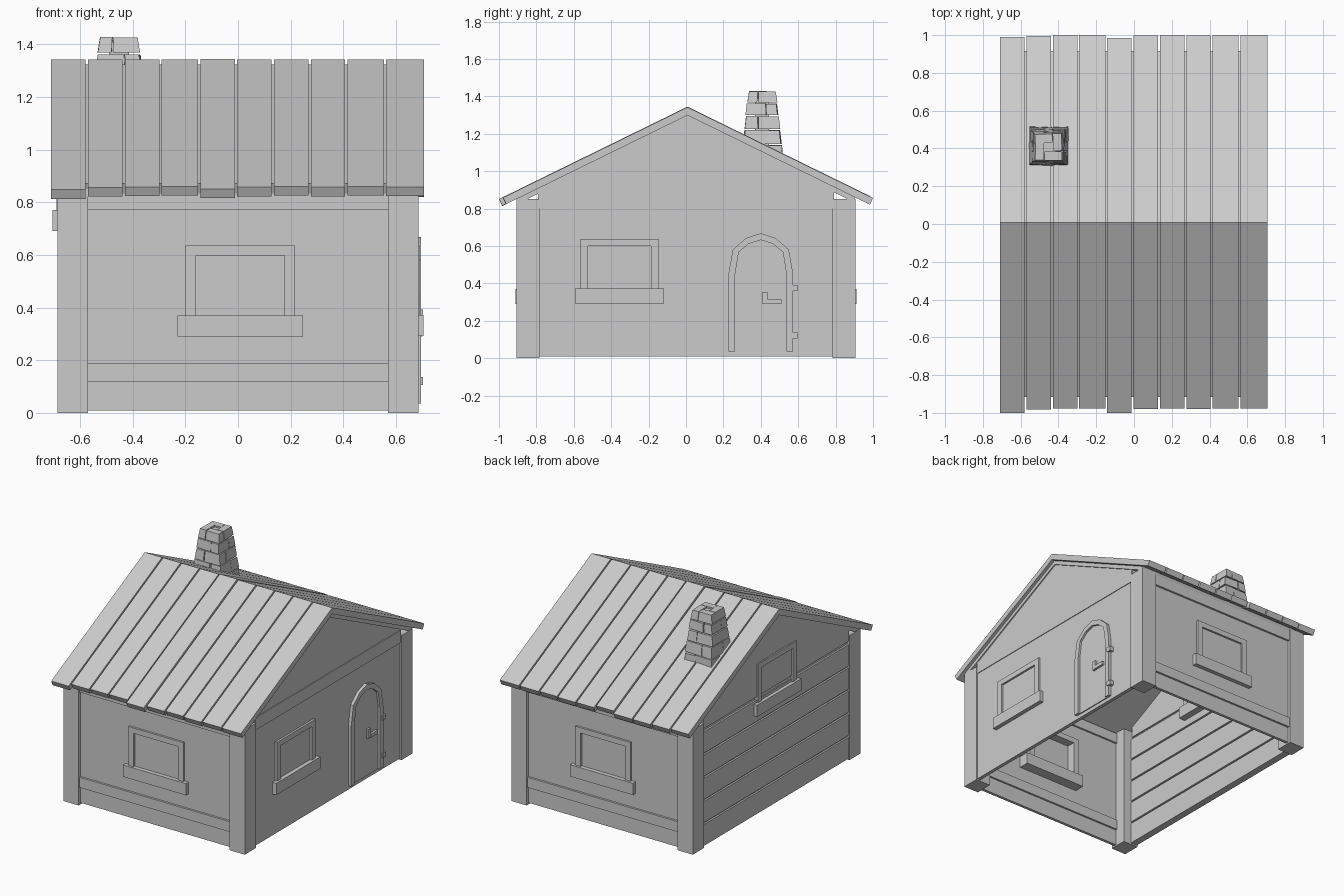
import bpy, bmesh, math, random
from mathutils import Matrix, Vector

if "Cube" in bpy.data.objects:
    bpy.data.objects.remove(bpy.data.objects["Cube"])

random.seed(4)
SLOPE = 0.49
RIDGE_Y, RIDGE_Z = 0.008, 1.345


def make(name, build):
    """Run a builder on a fresh bmesh and link the result as an object."""
    bm = bmesh.new()
    build(bm)
    bmesh.ops.recalc_face_normals(bm, faces=bm.faces)
    me = bpy.data.meshes.new(name)
    bm.to_mesh(me)
    bm.free()
    ob = bpy.data.objects.new(name, me)
    bpy.context.collection.objects.link(ob)
    return ob


def prism(bm, pts, x0, x1):
    """Extrude a (y, z) outline along x."""
    a = [bm.verts.new((x0, y, z)) for y, z in pts]
    b = [bm.verts.new((x1, y, z)) for y, z in pts]
    bm.faces.new(a)
    bm.faces.new(b[::-1])
    n = len(pts)
    for i in range(n):
        j = (i + 1) % n
        bm.faces.new((a[i], a[j], b[j], b[i]))
    return a + b


def box(bm, x0, x1, y0, y1, z0, z1, m=None):
    vs = prism(bm, [(y0, z0), (y1, z0), (y1, z1), (y0, z1)], x0, x1)
    if m:
        bmesh.ops.transform(bm, matrix=m, verts=vs)
    return vs


def boxes(name, dims, m=None):
    return make(name, lambda bm: [box(bm, *d, m) for d in dims])


# Corner posts
for sx, nx in ((-1, "left"), (1, "right")):
    for sy, ny in ((-1, "front"), (1, "back")):
        xs = sorted((sx * 0.57, sx * 0.685))
        ys = sorted((sy * 0.783, sy * 0.905))
        boxes(f"{ny}_{nx}_post", [(*xs, *ys, 0, 0.85)])

# Front and back walls: recessed panel with two projecting beams
for name, ang in (("front", 0), ("back", math.pi)):
    m = Matrix.Rotation(ang, 4, 'Z')
    boxes(f"{name}_wall", [(-0.57, 0.57, -0.883, -0.863, 0.01, 0.83)], m)
    boxes(f"{name}_beams", [(-0.57, 0.57, -0.897, -0.85, 0.12, 0.19),
                            (-0.57, 0.57, -0.897, -0.85, 0.77, 0.84)], m)


# Gable walls
gable = [(-0.79, 0.01), (0.79, 0.01), (0.79, 0.89), (0, 1.28), (-0.79, 0.89)]
make("right_gable_wall", lambda bm: prism(bm, gable, 0.65, 0.675))
make("left_gable_wall", lambda bm: prism(bm, gable, -0.668, -0.65))
boxes("right_cross_beam", [(0.66, 0.68, -0.785, 0.785, 0.80, 0.885)])

# Horizontal siding on the left wall, ridged on both sides
boxes("left_siding", [(-0.68, -0.63, -0.783, 0.783, 0.01 + 0.158 * i, 0.156 + 0.158 * i)
                      for i in range(5)])
make("left_gable_panel", lambda bm: prism(
    bm, [(-0.785, 0.81), (0.785, 0.81), (0.785, 0.89), (0, 1.28), (-0.785, 0.89)], -0.68, -0.64))


# Sloped roof profile: both slopes, cut square at the eaves
def roof_profile(front, back, top, thick):
    n = Vector((SLOPE, 1)).normalized() * thick
    zt = RIDGE_Z - top
    drop = thick * math.hypot(1, SLOPE)
    zf = zt - SLOPE * (front + RIDGE_Y)
    zb = zt - SLOPE * (back - RIDGE_Y)
    return [(-front, zf), (RIDGE_Y, zt), (back, zb), (back - n.x, zb - n.y),
            (RIDGE_Y, zt - drop), (-front + n.x, zf - n.y)]


make("roof_underlay", lambda bm: prism(bm, roof_profile(0.915, 0.915, 0.022, 0.047), -0.683, 0.683))

# Roof boards: left edges, with slightly uneven lengths
edges = [-0.71, -0.57, -0.43, -0.29, -0.143, -0.003, 0.137, 0.277, 0.415, 0.563, 0.715]
fronts = [1.0, 0.982, 0.978, 0.976, 1.0, 0.98, 0.976, 0.98, 0.976, 0.978]
backs = [0.99, 0.996, 1.0, 1.0, 0.985, 0.998, 1.0, 0.997, 1.0, 1.0]


def roof_boards(bm):
    for i in range(10):
        prism(bm, roof_profile(fronts[i], backs[i], 0.003 * (i != 4), 0.039),
              edges[i], edges[i + 1] - 0.009)


make("roof_boards", roof_boards)


# Windows: three frame bars, a wide sill and a pane, built facing -y at y = 0
def window(name, pos, ang):
    m = Matrix.Translation(pos) @ Matrix.Rotation(ang, 4, 'Z')
    w, t = 0.208, 0.04
    boxes(name + "_frame", [(-w, -w + t, -0.017, 0.08, 0.08, 0.345),
                            (w - t, w, -0.017, 0.08, 0.08, 0.345),
                            (-w + t, w - t, -0.017, 0.08, 0.308, 0.345)], m)
    boxes(name + "_sill", [(-0.238, 0.238, -0.032, 0.09, 0, 0.08)], m)
    boxes(name + "_pane", [(-w + t, w - t, -0.003, 0.02, 0.08, 0.308)], m)


window("front_window", (0.008, -0.88, 0.29), 0)
window("back_window", (0, 0.88, 0.29), math.pi)
window("right_window", (0.672, -0.355, 0.292), math.pi / 2)
window("left_window", (-0.672, 0, 0.69), -math.pi / 2)

# Arched door with frame, handle and hinges
DY = 0.4


def arch(half):
    right = half[::-1]
    return [(DY - a, z) for a, z in half] + [(DY + a, z) for a, z in right if a]


outer = arch([(0.173, 0.035), (0.173, 0.45), (0.15, 0.58), (0.08, 0.642), (0, 0.668)])
inner = arch([(0.137, 0.035), (0.137, 0.45), (0.118, 0.567), (0.064, 0.612), (0, 0.632)])
make("door_frame", lambda bm: prism(bm, outer + inner[::-1], 0.64, 0.696))
make("door", lambda bm: prism(bm, inner, 0.65, 0.682))
boxes("door_handle", [(0.68, 0.696, 0.41, 0.435, 0.29, 0.355),
                      (0.685, 0.7, 0.435, 0.51, 0.29, 0.315)])
boxes("door_hinges", [(0.67, 0.702, 0.56, 0.595, z, z + 0.032) for z in (0.36, 0.105)])


# Chimney: tapering courses of four pinwheel bricks each
courses = [(1.07, 0.106), (1.145, 0.103), (1.225, 0.094), (1.30, 0.086), (1.368, 0.079), (1.435, 0.07)]
CENTRE = Vector((-0.452, 0.407, 0))


def chimney(bm):
    r = 0.027
    for i in range(5):
        (z0, h0), (z1, h1) = courses[i:i + 2]
        for k in range(4):
            vs = box(bm, -h0, r - 0.003, r, h0, z0, z1 - 0.003 - random.uniform(0, 0.006))
            for v in vs:
                s = h1 / h0 if v.co.z > z0 + 0.01 else 1
                v.co.x *= s
                v.co.y *= s
                if i % 2:
                    v.co.x = -v.co.x
            m = (Matrix.Translation(CENTRE)
                 @ Matrix.Rotation(k * math.pi / 2 + random.uniform(-0.05, 0.05), 4, 'Z'))
            bmesh.ops.transform(bm, matrix=m, verts=vs)


make("chimney_bricks", chimney)
boxes("chimney_core", [(-0.49, -0.414, 0.369, 0.445, 1.09, 1.415)])
